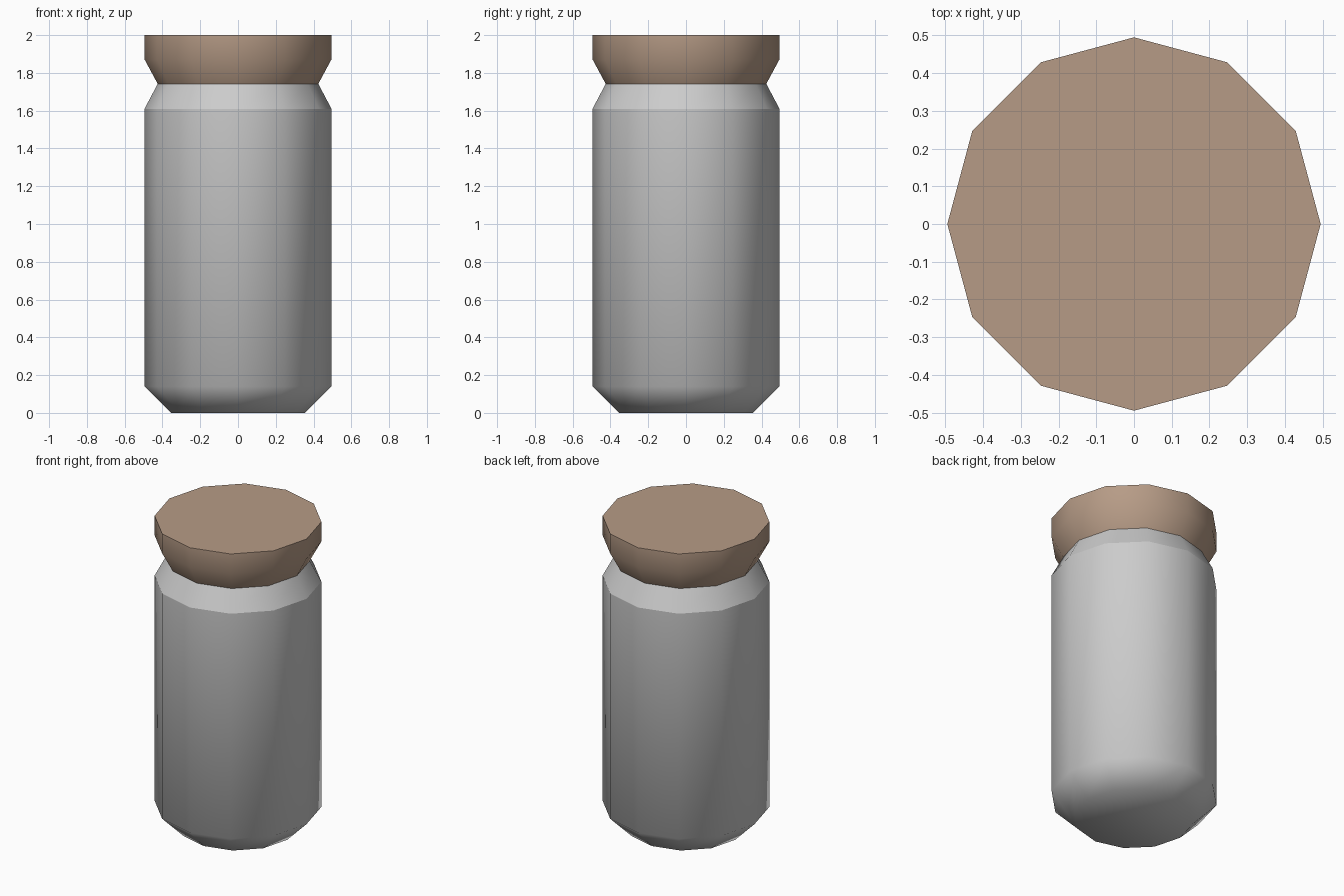
import bpy
import bmesh
from math import cos, sin, pi

SIDES = 12

cube = bpy.data.objects.get("Cube")
if cube:
    bpy.data.objects.remove(cube, do_unlink=True)


def material(name, rgb):
    mat = bpy.data.materials.new(name)
    mat.use_nodes = True
    color = (*rgb, 1.0)
    mat.diffuse_color = color
    mat.node_tree.nodes["Principled BSDF"].inputs["Base Color"].default_value = color
    return mat


def turned_part(name, profile, mat, sharp_rings):
    """Closed faceted solid from (radius, height) pairs, smooth except at sharp rings."""
    bm = bmesh.new()
    angles = [2 * pi * i / SIDES for i in range(SIDES)]
    rings = [[bm.verts.new((r * cos(a), r * sin(a), z)) for a in angles]
             for r, z in profile]
    for low, high in zip(rings, rings[1:]):
        for i in range(SIDES):
            j = (i + 1) % SIDES
            bm.faces.new((low[i], low[j], high[j], high[i]))
    bm.faces.new(rings[0][::-1])
    bm.faces.new(rings[-1])
    for face in bm.faces:
        face.smooth = True
    for k in sharp_rings:
        for i in range(SIDES):
            bm.edges.get((rings[k][i], rings[k][(i + 1) % SIDES])).smooth = False
    mesh = bpy.data.meshes.new(name)
    bm.to_mesh(mesh)
    bm.free()
    mesh.materials.append(mat)
    obj = bpy.data.objects.new(name, mesh)
    bpy.context.collection.objects.link(obj)
    return obj


glass = material("pale grey glass", (0.60, 0.60, 0.60))
cork = material("tan cork", (0.47, 0.33, 0.24))

# Jar body: chamfered base, straight wall, crisp shoulder
turned_part("jar_body", [(0.355, 0), (0.495, 0.14), (0.495, 1.61), (0.425, 1.742)],
            glass, (2, 3))

# Stopper: flares outward to a short rim with a flat top
turned_part("cork_stopper", [(0.425, 1.742), (0.495, 1.872), (0.495, 2.0)],
            cork, (0, 2))
